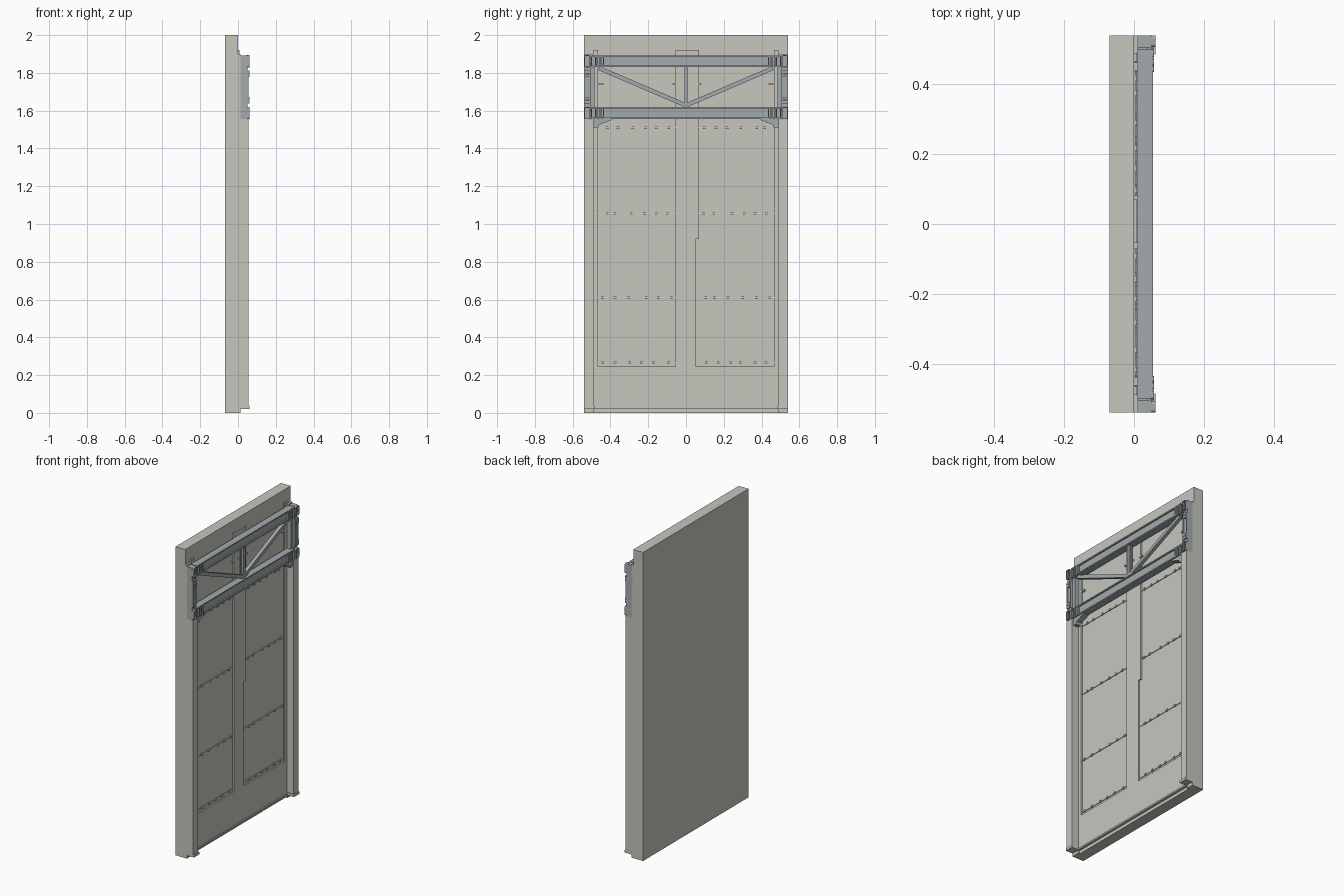
import bpy, bmesh, math, random
from mathutils import Vector

if "Cube" in bpy.data.objects:
    bpy.data.objects.remove(bpy.data.objects["Cube"])

random.seed(4)


def material(name, rgb):
    m = bpy.data.materials.new(name)
    m.diffuse_color = (*rgb, 1)
    m.use_nodes = True
    m.node_tree.nodes["Principled BSDF"].inputs["Base Color"].default_value = m.diffuse_color
    return m


WALL = material("warm_concrete", (0.57, 0.57, 0.52))
STEEL = material("blue_grey_steel", (0.37, 0.41, 0.42))


def finish(name, bm, mat):
    bmesh.ops.recalc_face_normals(bm, faces=bm.faces)
    me = bpy.data.meshes.new(name)
    bm.to_mesh(me)
    bm.free()
    me.materials.append(mat)
    ob = bpy.data.objects.new(name, me)
    bpy.context.scene.collection.objects.link(ob)
    return ob


def add_box(bm, x0, x1, y0, y1, z0, z1):
    vs = bmesh.ops.create_cube(bm, size=1)["verts"]
    for v in vs:
        v.co = Vector(((x0 + x1) / 2 + v.co.x * (x1 - x0),
                       (y0 + y1) / 2 + v.co.y * (y1 - y0),
                       (z0 + z1) / 2 + v.co.z * (z1 - z0)))


def boxes(name, specs, mat):
    bm = bmesh.new()
    for s in specs:
        add_box(bm, *s)
    return finish(name, bm, mat)


def mirror_y(ob):
    """Mirror an off-centre part across the y = 0 plane."""
    m = ob.modifiers.new("mirror", 'MIRROR')
    m.use_axis = (False, True, False)
    return ob


def prism(name, pts, x0, x1, mat):
    """Extrude a y-z outline along x."""
    bm = bmesh.new()
    f = bm.faces.new([bm.verts.new((x0, y, z)) for y, z in pts])
    r = bmesh.ops.extrude_face_region(bm, geom=[f])
    bmesh.ops.translate(bm, vec=(x1 - x0, 0, 0),
                        verts=[g for g in r["geom"] if isinstance(g, bmesh.types.BMVert)])
    return finish(name, bm, mat)


def round_rect(cy, cz, w, h, r, n=3):
    pts = []
    for k, (sy, sz) in enumerate(((1, 1), (-1, 1), (-1, -1), (1, -1))):
        for i in range(n + 1):
            a = math.pi / 2 * (k + i / n)
            pts.append((cy + sy * (w / 2 - r) + r * math.cos(a),
                        cz + sz * (h / 2 - r) + r * math.sin(a)))
    return pts


def ring(bm, cy, cz, w, h, x0, x1, t):
    """Raised rounded frame around a slot."""
    out = round_rect(cy, cz, w, h, 0.009)
    inn = round_rect(cy, cz, w - 2 * t, h - 2 * t, 0.005)
    loops = [[bm.verts.new((x, y, z)) for y, z in p]
             for p, x in ((out, x0), (out, x1), (inn, x1), (inn, x0))]
    n = len(out)
    for a in range(4):
        A, B = loops[a], loops[(a + 1) % 4]
        for i in range(n):
            bm.faces.new((A[i], A[(i + 1) % n], B[(i + 1) % n], B[i]))


# Main slab and side jambs
boxes("wall_slab", [(-0.07, 0.0, -0.54, 0.54, 0, 2)], WALL)
mirror_y(boxes("side_jamb", [(0, 0.056, 0.49, 0.54, 0.035, 1.555),
                             (0, 0.012, 0.49, 0.54, 1.555, 1.90)], WALL))
mirror_y(boxes("jamb_foot", [(0, 0.062, 0.485, 0.54, 0.02, 0.036),
                             (0, 0.012, 0.49, 0.54, 0, 0.02)], WALL))
boxes("sill_strip", [(0, 0.016, -0.49, 0.49, 0.02, 0.03)], WALL)

# Shallow frame around the recessed wall panels
mirror_y(boxes("panel_stile", [(0, 0.009, 0.465, 0.49, 0.245, 1.92)], WALL))
boxes("kick_panel", [(0, 0.009, -0.49, 0.49, 0.03, 0.245)], WALL)
boxes("centre_mullion", [(0, 0.009, -0.055, 0.05, 0.245, 0.92),
                         (0, 0.009, -0.055, 0.07, 0.92, 1.92)], WALL)

# Horizontal panel seams with small scattered clips
clips, seams = [], []
for z in (0.265, 0.61, 1.055, 1.51):
    for y0, y1 in ((-0.465, -0.055), (0.06, 0.465)):
        seams.append((0, 0.004, y0, y1, z - 0.003, z + 0.003))
        for i in range(6):
            y = y0 + (y1 - y0) * (i + random.uniform(0.25, 0.75)) / 6
            clips.append((0, 0.008, y - 0.007, y + 0.007, z - 0.006, z + 0.006))
for y in (-0.06, 0.0, 0.07, -0.45, 0.45):
    clips.append((0, 0.012, y - 0.012, y + 0.012, 1.735, 1.745))
boxes("panel_seams", seams, WALL)
boxes("panel_clips", clips, WALL)

# Truss chords: web plus front and rear flanges
for name, z0, z1 in (("upper_chord", 1.83, 1.893), ("lower_chord", 1.555, 1.62)):
    boxes(name, [(0.016, 0.046, -0.5, 0.5, z0 + 0.006, z1 - 0.006),
                 (0.01, 0.055, -0.5, 0.5, z0, z0 + 0.008),
                 (0.01, 0.055, -0.5, 0.5, z1 - 0.008, z1)], STEEL)

# Diagonal braces and central upright
d = Vector((0.455, 0.185)).normalized()
nrm = Vector((-d.y, d.x)) * 0.011
a, b = Vector((0.005, 1.63)), Vector((0.46, 1.825))
mirror_y(prism("diagonal_brace", [a - nrm, b - nrm, b + nrm, a + nrm], 0.022, 0.044, STEEL))
boxes("centre_upright", [(0.02, 0.046, -0.004, 0.004, 1.615, 1.835),
                         (0.038, 0.046, -0.009, 0.009, 1.615, 1.835),
                         (0.02, 0.028, -0.009, 0.009, 1.615, 1.835)], STEEL)

# End posts with side plates and inner flange
mirror_y(boxes("end_post", [(0.005, 0.05, 0.505, 0.54, 1.555, 1.893),
                            (0.01, 0.04, 0.485, 0.505, 1.6, 1.85),
                            (0.05, 0.056, 0.505, 0.511, 1.64, 1.81),
                            (0.05, 0.056, 0.534, 0.54, 1.64, 1.81)], STEEL))
mirror_y(boxes("post_lugs", [(0.05, 0.06, 0.512, 0.538, z - 0.008, z + 0.008)
                             for z in (1.645, 1.665, 1.785, 1.805)], STEEL))

# Slotted corner fittings at the chord ends
bm = bmesh.new()
for zc in (1.5875, 1.8615):
    for yc, w in ((0.523, 0.034), (0.489, 0.026), (0.464, 0.02), (0.444, 0.018)):
        ring(bm, yc, zc, w, 0.064, 0.044, 0.062 if yc > 0.5 else 0.057, 0.005)
    ring(bm, 0.523, zc, 0.018, 0.04, 0.044, 0.056, 0.004)
mirror_y(finish("corner_fittings", bm, STEEL))

# Knee brackets under the lower chord
mirror_y(prism("knee_bracket", [(0.49, 1.51), (0.49, 1.557), (0.395, 1.557),
                                (0.395, 1.55), (0.46, 1.525), (0.465, 1.51)],
               0.012, 0.048, STEEL))
